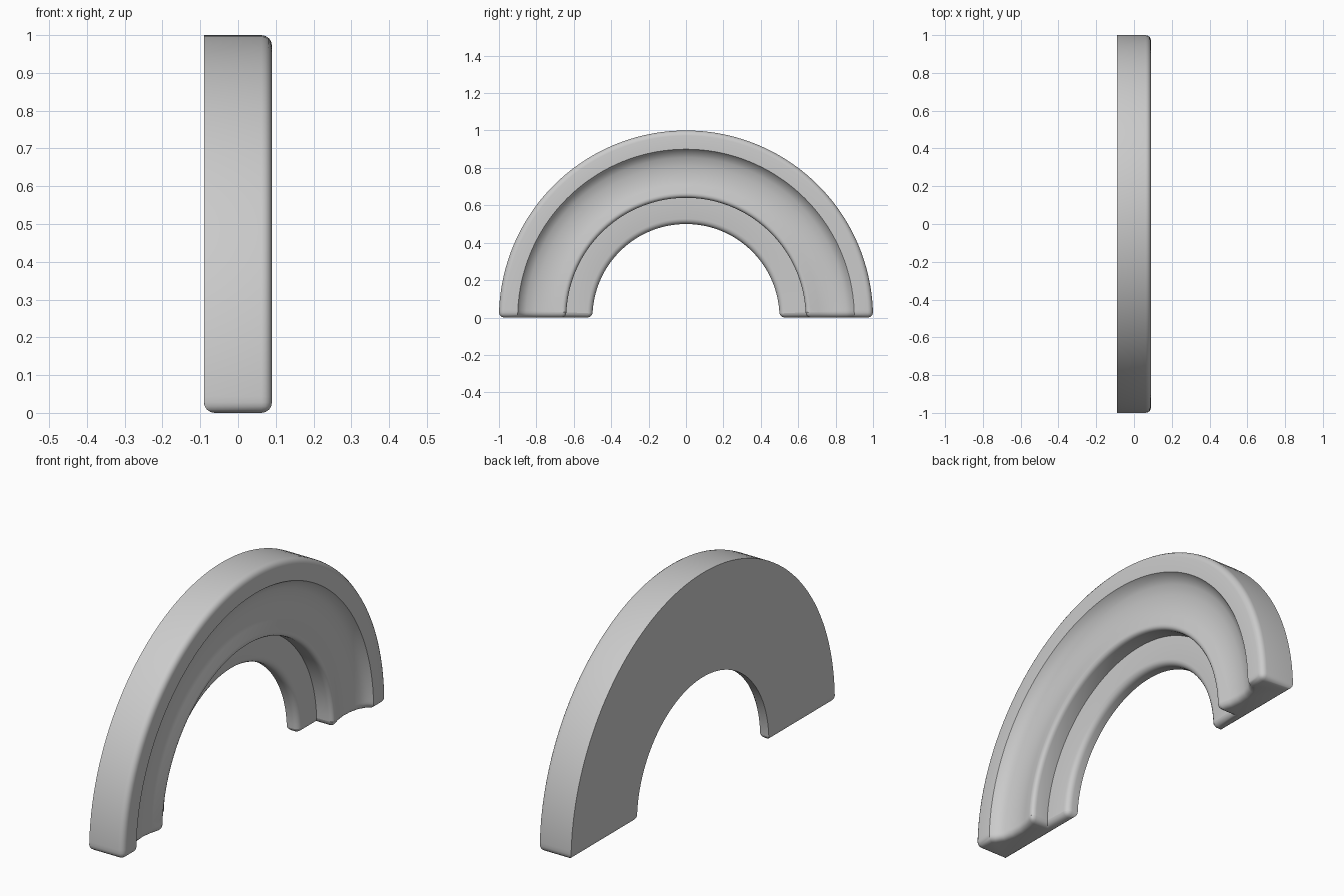
import bpy, bmesh, math

cube = bpy.data.objects.get("Cube")
if cube:
    bpy.data.objects.remove(cube, do_unlink=True)

# Plain grey material
grey = bpy.data.materials.new("light_grey")
grey.use_nodes = True
colour = (0.6, 0.6, 0.6, 1)
grey.diffuse_color = colour
grey.node_tree.nodes["Principled BSDF"].inputs["Base Color"].default_value = colour

BACK, RIM, PLATE = -0.09, 0.09, -0.03
STEPS = 72

# Cross-section as (radius, x): flat back, outer rim, cove, lip, thin inner plate
profile = [(0.5, BACK), (1.0, BACK), (1.0, RIM), (0.9, RIM),
           (0.885, 0.068), (0.855, 0.05), (0.81, 0.039), (0.76, 0.036),
           (0.71, 0.042), (0.64, 0.062), (0.64, PLATE), (0.5, PLATE)]
rounded = [2, 9, 11]      # rim, lip and inner edges are rounded along the arch

# Sweep the section through a half circle
bm = bmesh.new()
rings = []
for i in range(STEPS + 1):
    a = math.pi * i / STEPS
    rings.append([bm.verts.new((x, r * math.cos(a), r * math.sin(a))) for r, x in profile])
n = len(profile)
for first, second in zip(rings, rings[1:]):
    for j in range(n):
        k = (j + 1) % n
        bm.faces.new((first[j], first[k], second[k], second[j]))
ends = [bm.faces.new(rings[0]), bm.faces.new(rings[-1])]
bmesh.ops.recalc_face_normals(bm, faces=bm.faces)

# Round the long edges and both feet
edges = {e for f in ends for e in f.edges}
for first, second in zip(rings, rings[1:]):
    edges.update(bm.edges.get((first[j], second[j])) for j in rounded)
bmesh.ops.bevel(bm, geom=list(edges), offset=0.028, offset_type='OFFSET',
                segments=4, profile=0.5, affect='EDGES', clamp_overlap=False)

mesh = bpy.data.meshes.new("half_ring")
bm.to_mesh(mesh)
bm.free()
mesh.materials.append(grey)
arch = bpy.data.objects.new("half_ring", mesh)
bpy.context.collection.objects.link(arch)
bpy.ops.object.select_all(action='DESELECT')
arch.select_set(True)
bpy.context.view_layer.objects.active = arch
bpy.ops.object.shade_smooth_by_angle(angle=math.radians(32))
